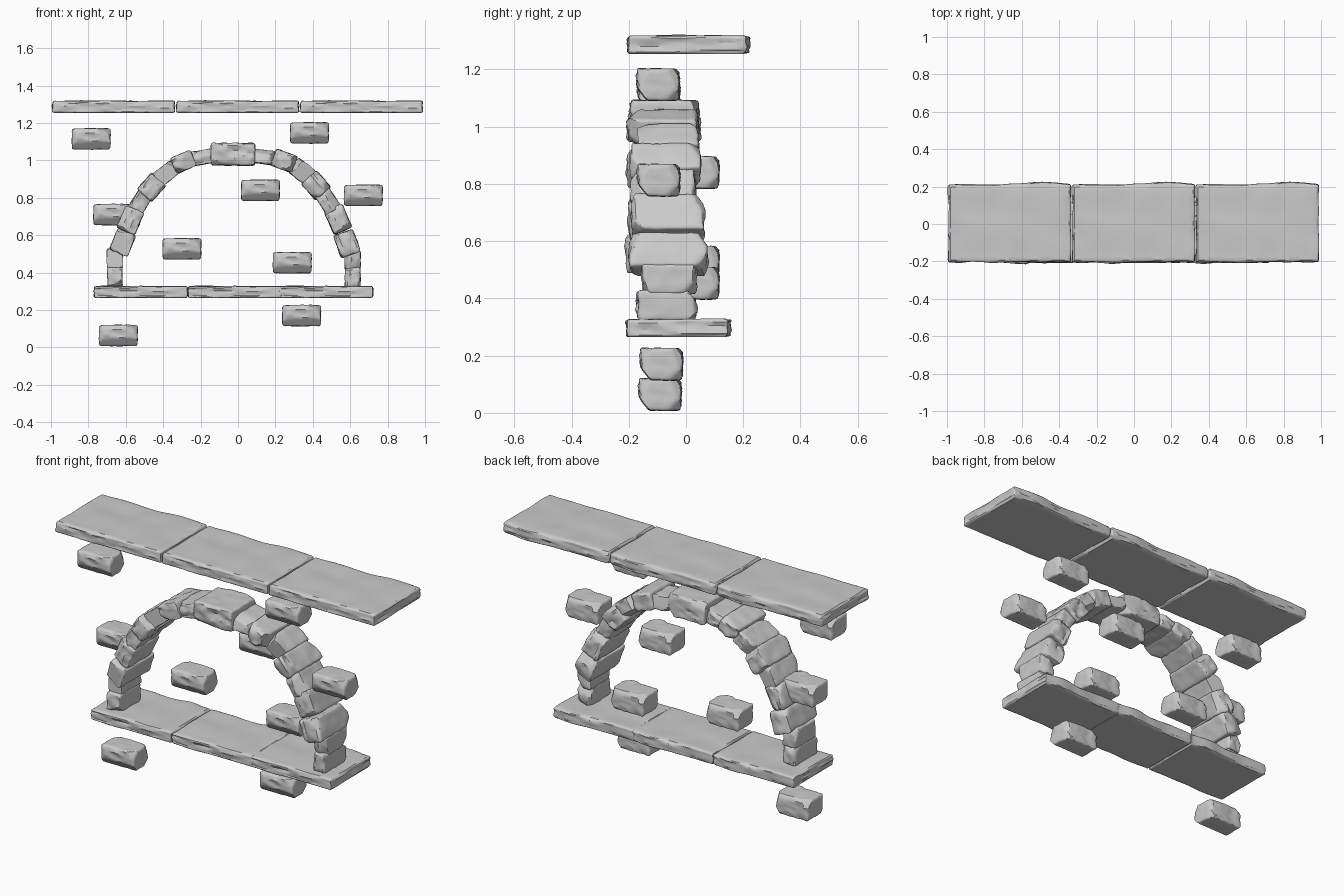
import bpy, bmesh, math, random
from mathutils import Vector, Matrix, noise

if "Cube" in bpy.data.objects:
    bpy.data.objects.remove(bpy.data.objects["Cube"])


def stone_mesh(name, size, seed, r=0.014, rough=0.010, chips=10, step=0.014, bump=0.0):
    """Box with rounded edges, chipped facets and rugged sides (flat underside for slabs)."""
    rng = random.Random(seed)
    half = Vector(size) / 2
    off = Vector((seed * 3.7, seed * 1.3, seed * 5.1))
    bm = bmesh.new()
    bmesh.ops.create_cube(bm, size=1.0)
    bmesh.ops.scale(bm, vec=size, verts=bm.verts)
    # grid lines, with extra ones close to the edges
    for ax in range(3):
        n = max(3, min(22, round(size[ax] / step)))
        inner = half[ax] - r
        cuts = [-inner + 2 * inner * k / n for k in range(n + 1)]
        cuts += [s * (half[ax] - r * 0.4) for s in (-1, 1)]
        nor = Vector((0, 0, 0))
        nor[ax] = 1
        for c in cuts:
            bmesh.ops.bisect_plane(bm, geom=bm.verts[:] + bm.edges[:] + bm.faces[:],
                                   plane_co=nor * c, plane_no=nor)
    # random planes that chip the edges and corners
    planes = []
    for _ in range(chips):
        n = Vector((rng.uniform(-1, 1), rng.choice((-1, 1)) * rng.uniform(0.4, 1),
                    rng.uniform(-1, 1))).normalized()
        h = sum(abs(n[i]) * half[i] for i in range(3))
        planes.append((n, h - rng.uniform(0.012, 0.03)))
    slab = bump > 0
    for v in bm.verts:
        p = v.co.copy()
        core = Vector([max(-(half[i] - r), min(half[i] - r, p[i])) for i in range(3)])
        d = (p - core).normalized()
        p = core + d * r
        if slab:
            side = max(abs(d.x), abs(d.y))
            q = Vector((p.x * 9, p.y * 9, p.z * 55)) + off
            p -= d * rough * side * (0.5 + noise.noise(q))
            p.z += 0.006 * noise.noise(Vector((p.x * 7, p.y * 7, 0)) + off) * (p.z > 0)
            if d.y > 0.5:
                p.y += bump * math.exp(-((p.x - half.x * 0.55) / (half.x * 0.28)) ** 2)
        else:
            q = Vector((p.x * 18, p.y * 18, p.z * 38)) + off
            w = 0.35 + 0.65 * abs(d.y)
            p += d * rough * w * (noise.noise(q) + 0.5 * noise.noise(q * 2.3))
            for n, h in planes:
                p -= n * max(0.0, n.dot(p) - h)
        v.co = p
    bmesh.ops.recalc_face_normals(bm, faces=bm.faces)
    me = bpy.data.meshes.new(name)
    bm.to_mesh(me)
    bm.free()
    me.shade_smooth()
    me.set_sharp_from_angle(angle=math.radians(32))
    return me


def place(name, me, loc, tilt=0.0):
    ob = bpy.data.objects.new(name, me)
    bpy.context.collection.objects.link(ob)
    ob.matrix_world = Matrix.Translation(loc) @ Matrix.Rotation(tilt, 4, 'Y')
    return ob


# top ledge: three slabs
top = stone_mesh("top_slab", (0.662, 0.42, 0.064), 2, chips=0, step=0.02, bump=0.016)
for x in (-0.665, -0.002, 0.66):
    place("top_slab", top, (x, 0.003, 1.286))

# sill: three smaller slabs
sill = stone_mesh("sill_slab", (0.508, 0.36, 0.062), 2, r=0.012, chips=0, step=0.02, bump=0.013)
for x in (-0.52, -0.017, 0.471):
    place("sill_slab", sill, (x, -0.031, 0.296))

# loose wall bricks, all the same block
brick = stone_mesh("wall_brick", (0.206, 0.146, 0.113), 4, chips=8, rough=0.008)
for x, y, z in [(-0.785, -0.095, 1.115), (0.382, -0.097, 1.147), (0.12, 0.042, 0.84),
                (0.67, -0.095, 0.813), (-0.67, -0.092, 0.71), (-0.30, 0.042, 0.527),
                (0.29, 0.042, 0.453), (0.34, -0.085, 0.17), (-0.64, -0.09, 0.064)]:
    place("wall_brick", brick, (x, y, z))

# arch stones from the left foot over the keystone to the right foot: x, z, y front, y back, thickness
arch = [(-.658, .375, -.175, .03, .080), (-.658, .475, -.17, .03, .085),
        (-.617, .561, -.215, .06, .105), (-.575, .680, -.20, .05, .105),
        (-.524, .775, -.19, .04, .085), (-.462, .856, -.205, .05, .105),
        (-.385, .930, -.19, .04, .085), (-.292, .992, -.205, .05, .090),
        (-.193, 1.016, -.18, .04, .075), (-.027, 1.033, -.19, .045, .120),
        (.139, 1.018, -.18, .04, .075), (.246, .998, -.205, .035, .095),
        (.342, .941, -.175, .045, .095), (.417, .866, -.195, .05, .110),
        (.481, .781, -.19, .03, .090), (.535, .685, -.19, .062, .105),
        (.583, .555, -.195, .075, .110), (.613, .468, -.155, .035, .085),
        (.613, .375, -.165, .035, .082)]
for i, (x, z, y0, y1, t) in enumerate(arch):
    a, b = arch[max(i - 1, 0)], arch[min(i + 1, len(arch) - 1)]
    dx, dz = b[0] - a[0], b[1] - a[1]
    length = math.hypot(dx, dz) / 2 + 0.012
    tilt = math.atan2(-dz, dx)
    name = "arch_stone"
    if a[0] < x < b[0] and t == .120:
        name, length, tilt = "keystone", 0.235, 0.0
    elif i in (0, 1, 17, 18):
        length, tilt = 0.105, math.pi / 2
    elif i in (8, 10):
        length = 0.115
    me = stone_mesh(name, (length, y1 - y0, t), 20 + i, r=0.012, rough=0.011, chips=8, step=0.018)
    place(name, me, (x, (y0 + y1) / 2, z), tilt)
